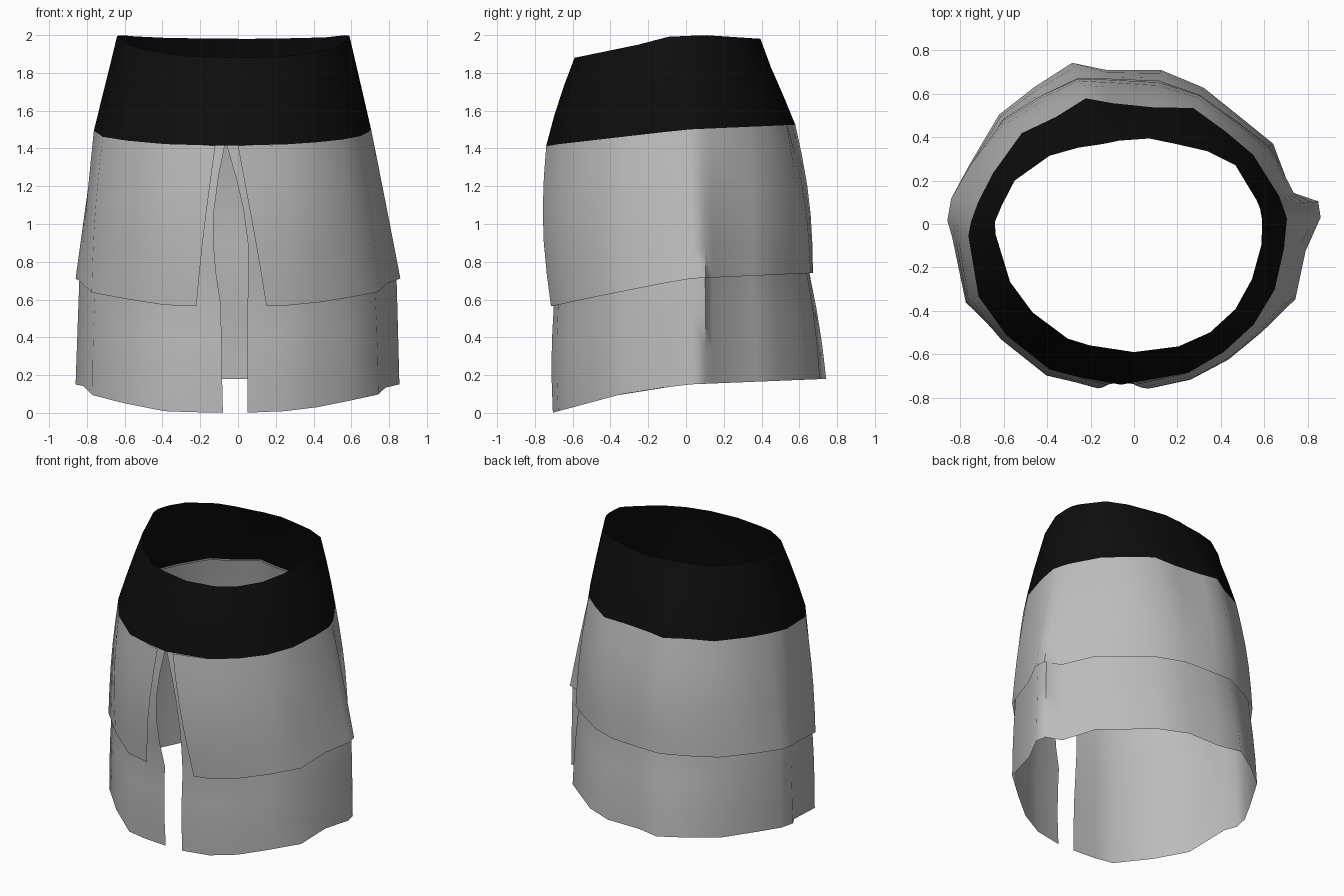
import bpy, math
from mathutils import Vector

if "Cube" in bpy.data.objects:
    bpy.data.objects.remove(bpy.data.objects["Cube"], do_unlink=True)


def make_material(name, value):
    mat = bpy.data.materials.new(name)
    mat.use_nodes = True
    colour = (value, value, value, 1)
    mat.diffuse_color = colour
    node = mat.node_tree.nodes["Principled BSDF"]
    node.inputs["Base Color"].default_value = colour
    node.inputs["Roughness"].default_value = 0.9
    return mat


black = make_material("black waistband", 0.004)
grey = make_material("grey cloth", 0.5)

# Outlines: distance from the axis, in hundredths, at each angle round the body
ANGLES = [-70, -55, -40, -25, -9, 2, 7, 11, 30, 45, 63, 80,
          100, 111, 126, 141, 160, 172, 179, 184, 205, 221, 240, 250]
RIM = [60, 61, 61, 60, 59.5, 59, 58.5, 57.5, 54, 47.5, 41.5, 40,
       39, 39.5, 43.5, 50, 58.5, 61.5, 64, 64, 63, 62, 61, 59.5]
WAIST = [73, 72, 72, 71.5, 70, 70.5, 69, 68, 63.5, 60, 60, 54.5,
         56.5, 62, 61, 66.5, 69, 72.5, 75, 76.5, 79, 78, 77.5, 75]
OVER_HEM = [74, 75, 77, 82, 80, 86, 85.5, 75, 72, 67, 66.5, 67,
            68, 72, 73, 77, 80, 85, 86, 84, 85.5, 80, 78.5, 75]
UNDER_HEM = [72, 73, 75, 82, 79, 85.5, 84.5, 74, 74, 69.5, 70.5, 72,
             72, 79.5, 78, 80, 80.5, 85, 86, 82, 85, 79.5, 78, 74]

# Height of each edge as it runs from front to back: (y, z)
RIM_Z = [(-0.59, 1.88), (-0.25, 1.95), (-0.12, 1.99), (0.1, 2.0), (0.4, 1.98)]
WAIST_Z = [(-0.74, 1.415), (0, 1.5), (0.57, 1.525)]
OVER_Z = [(-0.71, 0.565), (-0.5, 0.61), (0, 0.71), (0.66, 0.74)]
UNDER_Z = [(-0.71, 0.0), (-0.3, 0.11), (0, 0.15), (0.74, 0.18)]


def height(table, y):
    if y <= table[0][0]:
        return table[0][1]
    for (y0, z0), (y1, z1) in zip(table, table[1:]):
        if y <= y1:
            return z0 + (z1 - z0) * (y - y0) / (y1 - y0)
    return table[-1][1]


def outline(radii, heights, inset=0.0):
    points = []
    for angle, r in zip(ANGLES, radii):
        a = math.radians(angle)
        r = r / 100 - inset
        x, y = r * math.cos(a), r * math.sin(a)
        points.append(Vector((x, y, height(heights, y))))
    return points


def front_point(x, y, heights):
    return Vector((x, y, height(heights, y)))


def add_slit(points, right_x, left_x, y, heights):
    """Put the two edges of the front opening at the ends of an outline."""
    return ([front_point(right_x, y, heights)] + points
            + [front_point(left_x, y, heights)])


def bulge_direction(i, n, p, slit_push):
    """Cloth swells at front and back; slit edges are also pushed apart."""
    out = Vector((p.x, p.y, 0)).normalized()
    push = out * abs(out.y)
    if slit_push and i in (0, n - 1):
        push = push + Vector((slit_push if i == 0 else -slit_push, 0, 0))
    return push


def loft(top, bottom, steps, bulge, slit_push=0.0, skip_first=False):
    n = len(top)
    rows = []
    for s in range(1 if skip_first else 0, steps + 1):
        t = s / steps
        row = []
        for i in range(n):
            p = top[i].lerp(bottom[i], t)
            push = bulge_direction(i, n, p, slit_push)
            row.append(p + push * bulge * math.sin(math.pi * t))
        rows.append(row)
    return rows


def sheet(name, rows, mat, closed):
    n = len(rows[0])
    faces = []
    for r in range(len(rows) - 1):
        for c in range(n if closed else n - 1):
            d = (c + 1) % n
            faces.append((r * n + c, (r + 1) * n + c,
                          (r + 1) * n + d, r * n + d))
    mesh = bpy.data.meshes.new(name)
    mesh.from_pydata([p for row in rows for p in row], [], faces)
    mesh.materials.append(mat)
    obj = bpy.data.objects.new(name, mesh)
    bpy.context.collection.objects.link(obj)
    bpy.ops.object.select_all(action='DESELECT')
    obj.select_set(True)
    bpy.context.view_layer.objects.active = obj
    bpy.ops.object.shade_smooth_by_angle(angle=math.radians(60))
    return obj


# Waistband: a closed tapering ring
rim = outline(RIM, RIM_Z) + [front_point(0, -0.59, RIM_Z)]
waist = outline(WAIST, WAIST_Z) + [front_point(-0.06, -0.74, WAIST_Z)]
sheet("waistband", loft(rim, waist, 3, 0.01), black, True)

# Short outer layer, parting at the front
over_top = add_slit(outline(WAIST, WAIST_Z), 0.0, -0.12, -0.74, WAIST_Z)
over_hem = add_slit(outline(OVER_HEM, OVER_Z), 0.15, -0.22, -0.715, OVER_Z)
sheet("outer_layer", loft(over_top, over_hem, 5, 0.03), grey, False)

# Long under layer with a narrow front slit
under_top = add_slit(outline(WAIST, WAIST_Z, 0.015),
                     -0.06, -0.07, -0.725, WAIST_Z)
under_mid = add_slit(outline(OVER_HEM, OVER_Z, 0.02),
                     0.05, -0.09, -0.7, OVER_Z)
under_hem = add_slit(outline(UNDER_HEM, UNDER_Z), 0.05, -0.08, -0.705, UNDER_Z)
rows = loft(under_top, under_mid, 5, 0.028, slit_push=1.7)
rows += loft(under_mid, under_hem, 3, 0.01, skip_first=True)
sheet("under_layer", rows, grey, False)
